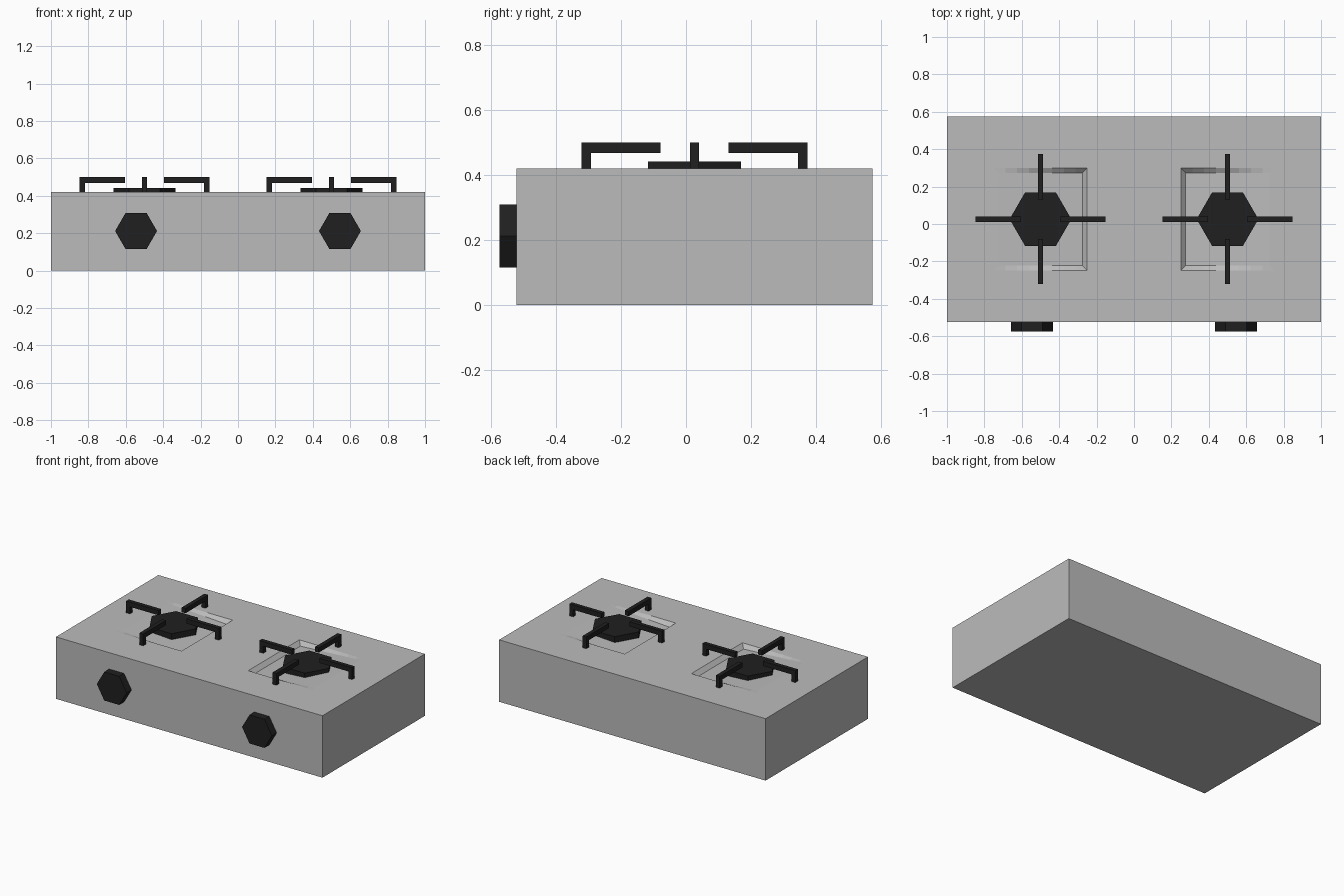
import bpy, bmesh, math
from mathutils import Matrix, Vector

if "Cube" in bpy.data.objects:
    bpy.data.objects.remove(bpy.data.objects["Cube"])

def material(name, c):
    m = bpy.data.materials.new(name)
    m.diffuse_color = (*c, 1)
    m.use_nodes = True
    m.node_tree.nodes["Principled BSDF"].inputs["Base Color"].default_value = m.diffuse_color
    return m

STEEL = material("grey_steel", (0.5, 0.5, 0.5))
BLACK = material("black_iron", (0.014, 0.014, 0.014))
FRONT, BACK, TOP = -0.523, 0.575, 0.42
CY = 0.026  # burner centre in y

def finish(bm, name, mat):
    bmesh.ops.recalc_face_normals(bm, faces=bm.faces)
    me = bpy.data.meshes.new(name)
    bm.to_mesh(me)
    bm.free()
    me.materials.append(mat)
    ob = bpy.data.objects.new(name, me)
    bpy.context.collection.objects.link(ob)
    return ob

# Body: box with two shallow sloping trays, deep at the inner side
bm = bmesh.new()
bmesh.ops.create_cube(bm, size=1, matrix=Matrix.Translation((0, (FRONT + BACK) / 2, TOP / 2))
                      @ Matrix.Diagonal((2, BACK - FRONT, TOP, 1)))
def cut(co, no):
    bmesh.ops.bisect_plane(bm, geom=bm.verts[:] + bm.edges[:] + bm.faces[:], plane_co=co, plane_no=no)
for s in (-1, 1):
    for i in range(9):
        cut((s * (0.25 + i * 0.0625), 0, 0), (1, 0, 0))
    cut((0, CY + s * 0.274, 0), (0, 1, 0))
for s in (-1, 1):
    tray = []
    for f in bm.faces:
        c = f.calc_center_median()
        if c.z > TOP - 0.001 and 0.25 < s * c.x < 0.75 and abs(c.y - CY) < 0.27:
            tray.append(f)
    bmesh.ops.inset_region(bm, faces=tray, thickness=0.026, depth=0, use_even_offset=True)
    for v in {v for f in tray for v in f.verts}:
        v.co.z -= 0.026 * max(0, (0.724 - abs(v.co.x)) / 0.448)
finish(bm, "stove_body", STEEL)

def hexagon(name, r, depth, matrix):
    bm = bmesh.new()
    bmesh.ops.create_cone(bm, cap_ends=True, segments=6, radius1=r, radius2=r, depth=depth,
                          matrix=matrix @ Matrix.Rotation(math.radians(30), 4, 'Z'))
    # one vertex must point along x
    if max(v.co.x - matrix.translation.x for v in bm.verts) < r * 0.95:
        bmesh.ops.rotate(bm, verts=bm.verts, cent=matrix.translation,
                         matrix=Matrix.Rotation(math.radians(30), 3, matrix.to_3x3() @ Vector((0, 0, 1))))
    return finish(bm, name, BLACK)

for s, side in ((-1, "left"), (1, "right")):
    # Burner plate (runs down to the sloping tray)
    hexagon("burner_" + side, 0.165, 0.04, Matrix.Translation((s * 0.5, CY, 0.422)))
    # Control knob
    hexagon("knob_" + side, 0.112, 0.054,
            Matrix.Translation((s * 0.545, FRONT - 0.025, 0.212)) @ Matrix.Rotation(math.pi / 2, 4, 'X'))
    # Pan support: four L-shaped arms
    bm = bmesh.new()
    profile = [(0.105, 0.5), (0.348, 0.5), (0.348, TOP), (0.319, TOP), (0.319, 0.468), (0.105, 0.468)]
    for k in range(4):
        m = Matrix.Translation((s * 0.5, CY, 0)) @ Matrix.Rotation(k * math.pi / 2, 4, 'Z')
        f = bm.faces.new([bm.verts.new(m @ Vector((x, -0.014, z))) for x, z in profile])
        ext = bmesh.ops.extrude_face_region(bm, geom=[f])["geom"]
        bmesh.ops.translate(bm, vec=m.to_3x3() @ Vector((0, 0.028, 0)),
                            verts=[g for g in ext if isinstance(g, bmesh.types.BMVert)])
    finish(bm, "pan_support_" + side, BLACK)
